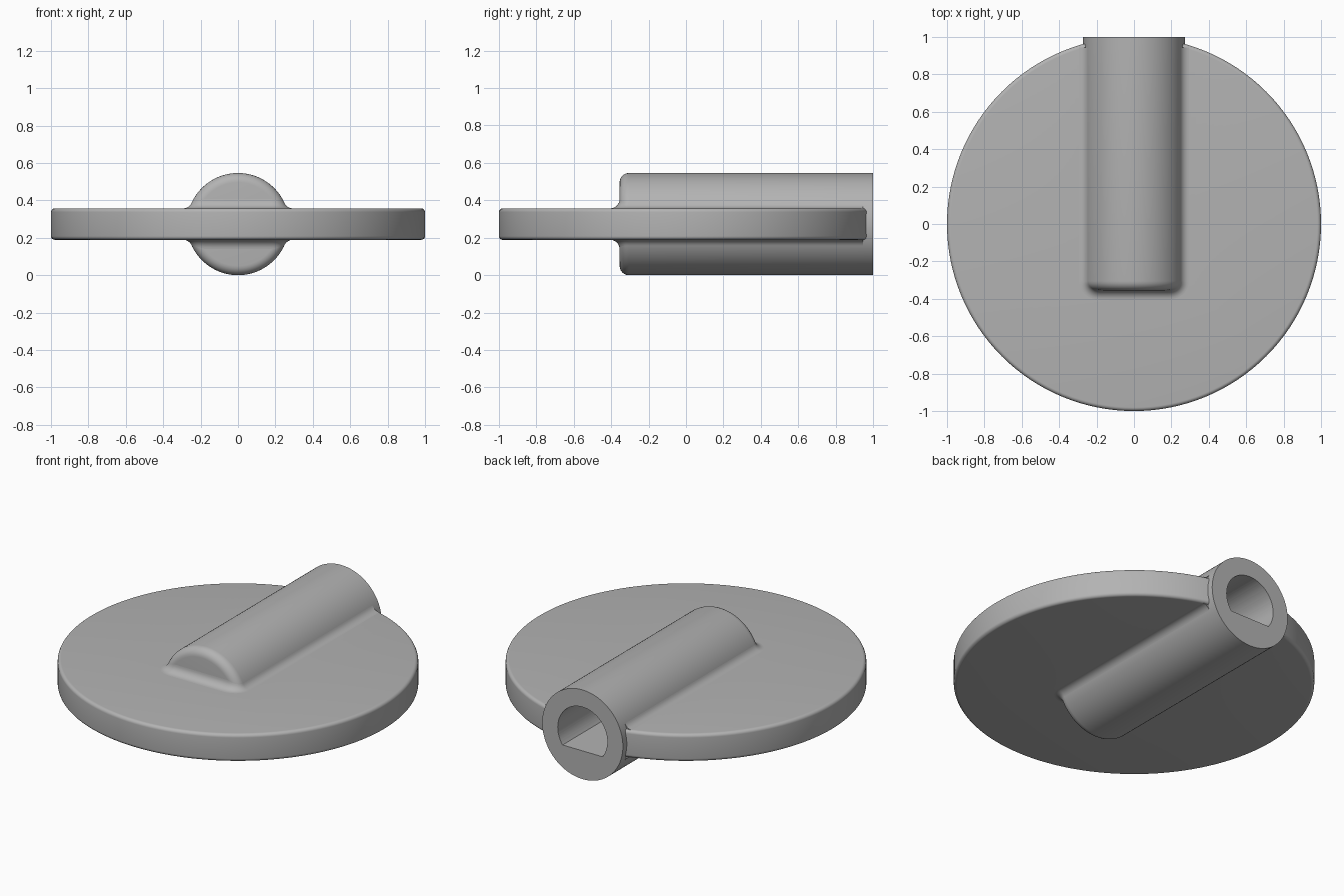
import bpy, bmesh, math
from mathutils import Vector, Matrix

R = 0.273          # barrel radius, also height of its axis
H = 0.084          # half thickness of the disc
FRONT, BACK = -0.355, 1.0
ROUND = 0.05       # rounding of the barrel's closed end
FILLET = 0.05      # blend between barrel and disc

cube = bpy.data.objects.get("Cube")
if cube:
    bpy.data.objects.remove(cube, do_unlink=True)

grey = bpy.data.materials.new("plain grey")
grey.use_nodes = True
grey.diffuse_color = (0.45, 0.45, 0.45, 1)
grey.node_tree.nodes["Principled BSDF"].inputs["Base Color"].default_value = grey.diffuse_color


def finish(name, bm):
    bmesh.ops.remove_doubles(bm, verts=bm.verts, dist=1e-5)
    bmesh.ops.recalc_face_normals(bm, faces=bm.faces)
    mesh = bpy.data.meshes.new(name)
    bm.to_mesh(mesh)
    bm.free()
    mesh.materials.append(grey)
    ob = bpy.data.objects.new(name, mesh)
    bpy.context.collection.objects.link(ob)
    return ob


def smooth(ob):
    bpy.ops.object.select_all(action='DESELECT')
    ob.select_set(True)
    bpy.context.view_layer.objects.active = ob
    bpy.ops.object.shade_smooth_by_angle(angle=math.radians(35))


def lathe(name, profile, steps, matrix):
    """Revolve (radius, height) points about z, then place the result."""
    bm = bmesh.new()
    verts = [bm.verts.new((r, 0, z)) for r, z in profile]
    edges = [bm.edges.new(pair) for pair in zip(verts, verts[1:])]
    bmesh.ops.spin(bm, geom=verts + edges, cent=(0, 0, 0), axis=(0, 0, 1),
                   angle=math.tau, steps=steps)
    bmesh.ops.remove_doubles(bm, verts=bm.verts, dist=1e-5)
    bm.transform(matrix)
    return finish(name, bm)


def arc(cr, cz, rad, start, n=6):
    return [(cr + rad * math.cos(start + math.pi / 2 * i / n),
             cz + rad * math.sin(start + math.pi / 2 * i / n)) for i in range(n + 1)]


def cut(ob, cutter):
    mod = ob.modifiers.new("bore", 'BOOLEAN')
    mod.operation, mod.solver, mod.object = 'DIFFERENCE', 'EXACT', cutter
    bpy.ops.object.select_all(action='DESELECT')
    ob.select_set(True)
    bpy.context.view_layer.objects.active = ob
    bpy.ops.object.modifier_apply(modifier=mod.name)
    bpy.data.objects.remove(cutter, do_unlink=True)


axis_up = Matrix.Translation((0, 0, R))
along_y = axis_up @ Matrix.Rotation(-math.pi / 2, 4, 'X')

# Round plate with softened rims
E = 0.02
disc = lathe("disc", [(0, -H)] + arc(1 - E, E - H, E, -math.pi / 2)
             + arc(1 - E, H - E, E, 0) + [(0, H)], 128, axis_up)

# Barrel with a rounded closed end and a flat open end
barrel = lathe("barrel", [(0, FRONT)] + arc(R - ROUND, FRONT + ROUND, ROUND, -math.pi / 2)
               + [(R, BACK), (0, BACK)], 96, along_y)

# D-shaped blind bore with its flat at the bottom
BORE, FLAT, DEEP = 0.168, -0.1, -0.15
a0 = math.asin(FLAT / BORE)
bm = bmesh.new()
ring = []
for i in range(49):
    a = a0 + (math.pi - 2 * a0) * i / 48
    ring.append(bm.verts.new((BORE * math.cos(a), DEEP, R + BORE * math.sin(a))))
face = bm.faces.new(ring)
ext = bmesh.ops.extrude_face_region(bm, geom=[face])
bmesh.ops.translate(bm, vec=(0, BACK + 0.1 - DEEP, 0),
                    verts=[g for g in ext["geom"] if isinstance(g, bmesh.types.BMVert)])
cut(barrel, finish("bore_cutter", bm))

# Clear the plate out of the bore, hidden within the barrel wall
bm = bmesh.new()
bmesh.ops.create_cube(bm, size=1, matrix=Matrix.Translation((0, 0.5, R))
                      @ Matrix.Diagonal((0.4, 1.4, 0.6, 1)))
cut(disc, finish("slot_cutter", bm))


# Rolling-ball blend around the barrel, on both faces of the plate
def blend_row(y_tube, y_ball, r_tube, r_ball):
    zc = H + FILLET
    xc = math.sqrt(r_ball ** 2 - zc ** 2)
    k = r_tube / r_ball
    centre = Vector((xc, y_ball, zc))
    to_tube = (Vector((xc * k, y_tube, zc * k)) - centre).normalized()
    down = Vector((0, 0, -1))
    return [centre + FILLET * to_tube.slerp(down, i / 8) for i in range(9)]


rows = [blend_row(y, y, R, R + FILLET) for y in (0.945, FRONT + ROUND)]
for i in range(1, 13):
    a = math.pi / 2 * i / 12
    s, c, base = math.sin(a), math.cos(a), R - ROUND
    rows.append(blend_row(FRONT + ROUND - ROUND * s,
                          FRONT + ROUND - (ROUND + FILLET) * s,
                          base + ROUND * c, base + (ROUND + FILLET) * c))
rows += [[Vector((-p.x, p.y, p.z)) for p in row] for row in reversed(rows)]

for name, side in (("upper_blend", 1), ("lower_blend", -1)):
    bm = bmesh.new()
    grid = [[bm.verts.new((p.x, p.y, R + side * p.z)) for p in row] for row in rows]
    for r1, r2 in zip(grid, grid[1:]):
        for i in range(8):
            bm.faces.new((r1[i], r1[i + 1], r2[i + 1], r2[i]))
    # close the two rear ends
    for row in (grid[0], grid[-1]):
        corner = bm.verts.new((row[0].co.x * 0.95, row[0].co.y, R + side * (H - 0.01)))
        bm.faces.new(row + [corner])
    ob = finish(name, bm)
    # the strip must face away from the plate
    top = max(ob.data.polygons, key=lambda p: p.area)
    if top.normal.z * side < 0:
        ob.data.flip_normals()
    smooth(ob)

smooth(disc)
smooth(barrel)
